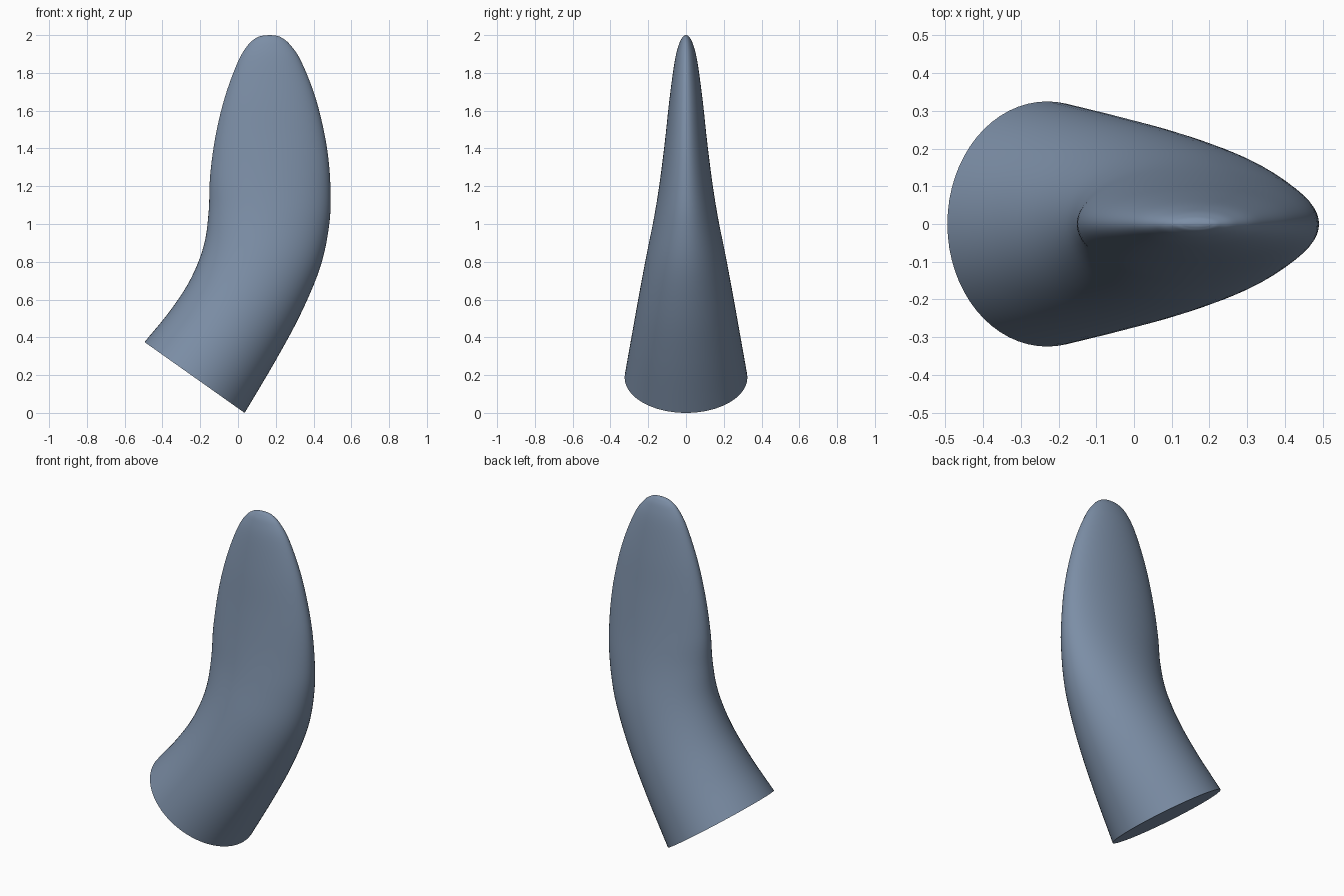
import bpy, bmesh, math
from mathutils import Vector

cube = bpy.data.objects.get("Cube")
if cube:
    bpy.data.objects.remove(cube, do_unlink=True)

SIDES = 64   # points around each cross-section
STEPS = 5    # smooth rings between two profile stations

# Stations along the horn: inner edge x, z; outer edge x, z; half depth
stations = [
    (-0.495, 0.375, 0.035, 0.0, 0.325),
    (-0.36, 0.54, 0.195, 0.27, 0.287),
    (-0.25, 0.71, 0.33, 0.52, 0.25),
    (-0.18, 0.89, 0.435, 0.77, 0.21),
    (-0.155, 1.07, 0.482, 0.99, 0.17),
    (-0.148, 1.25, 0.49, 1.18, 0.14),
    (-0.12, 1.46, 0.47, 1.41, 0.112),
    (-0.07, 1.67, 0.413, 1.66, 0.087),
    (0.0, 1.86, 0.335, 1.86, 0.06),
    (0.055, 1.95, 0.275, 1.95, 0.038),
    (0.10, 1.987, 0.23, 1.987, 0.02),
    (0.135, 1.998, 0.20, 1.998, 0.008),
]
stations = [Vector(s) for s in stations]


def spline(a, b, c, d, t):
    """Catmull-Rom blend between b and c."""
    return 0.5 * (2 * b + (c - a) * t + (2 * a - 5 * b + 4 * c - d) * t * t
                  + (3 * b - a - 3 * c + d) * t ** 3)


# Smooth the stations into many rings
padded = [2 * stations[0] - stations[1]] + stations + [2 * stations[-1] - stations[-2]]
rings = []
for i in range(len(stations) - 1):
    rings += [spline(*padded[i:i + 4], k / STEPS) for k in range(STEPS)]
rings.append(stations[-1])

# Loft elliptical cross-sections along the bend
bm = bmesh.new()
loops = []
for x0, z0, x1, z1, depth in rings:
    centre = Vector(((x0 + x1) / 2, 0, (z0 + z1) / 2))
    half = Vector(((x1 - x0) / 2, 0, (z1 - z0) / 2))
    loop = []
    for j in range(SIDES):
        a = math.tau * j / SIDES
        loop.append(bm.verts.new(centre + half * math.cos(a)
                                 + Vector((0, depth * math.sin(a), 0))))
    loops.append(loop)
for low, high in zip(loops, loops[1:]):
    for j in range(SIDES):
        k = (j + 1) % SIDES
        bm.faces.new((low[j], low[k], high[k], high[j]))

# Flat base and rounded tip
bm.faces.new(loops[0])
tip = bm.verts.new((0.168, 0, 2.0))
for j in range(SIDES):
    bm.faces.new((loops[-1][j], loops[-1][(j + 1) % SIDES], tip))
bmesh.ops.recalc_face_normals(bm, faces=bm.faces[:])

mesh = bpy.data.meshes.new("curved_horn")
bm.to_mesh(mesh)
bm.free()
horn = bpy.data.objects.new("curved_horn", mesh)
bpy.context.collection.objects.link(horn)

# Slate blue surface
slate = bpy.data.materials.new("slate_blue")
slate.use_nodes = True
colour = (0.2, 0.27, 0.38, 1)
slate.diffuse_color = colour
slate.node_tree.nodes["Principled BSDF"].inputs["Base Color"].default_value = colour
mesh.materials.append(slate)

bpy.ops.object.select_all(action="DESELECT")
horn.select_set(True)
bpy.context.view_layer.objects.active = horn
bpy.ops.object.shade_smooth_by_angle(angle=math.radians(50))
